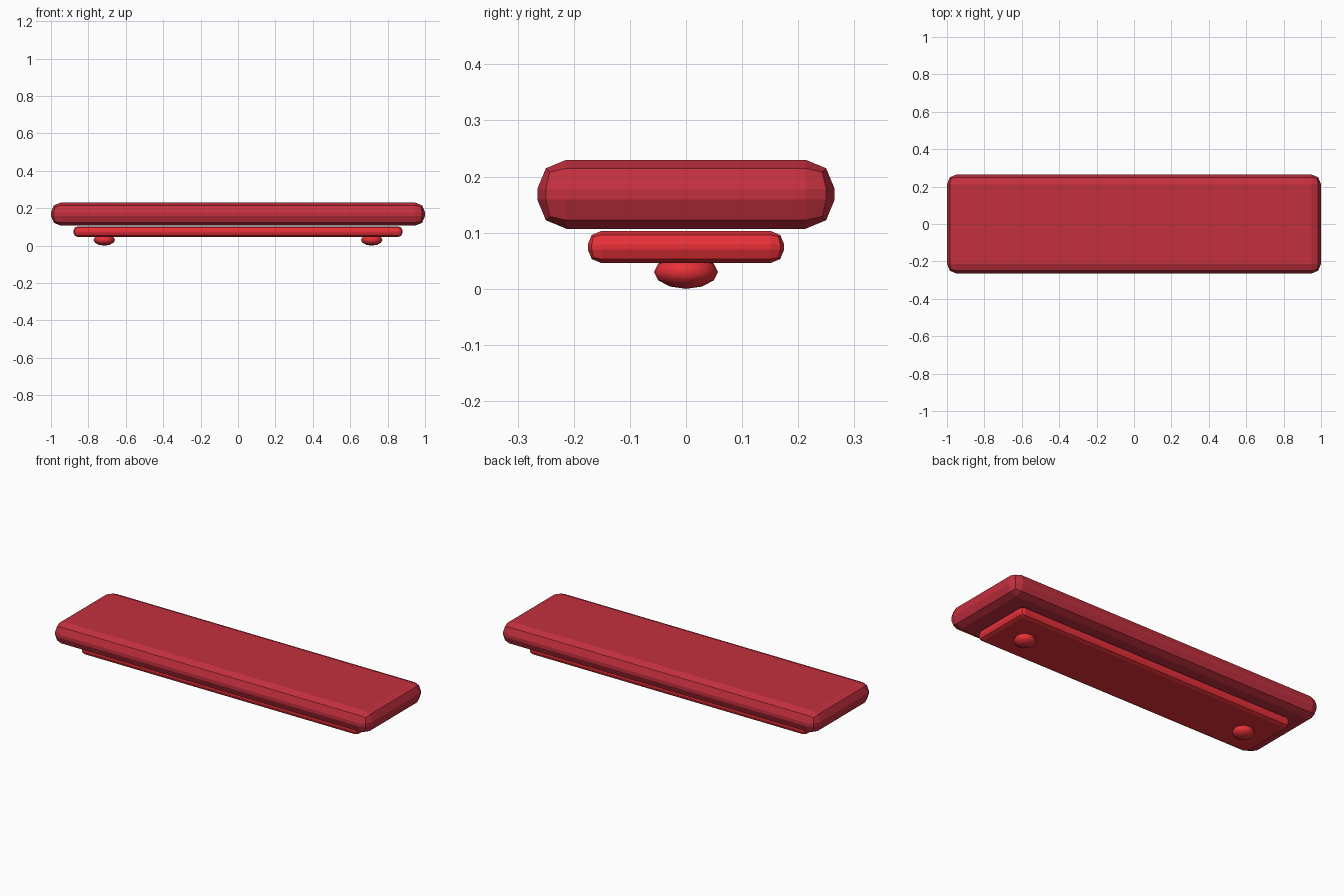
import bpy

if "Cube" in bpy.data.objects:
    bpy.data.objects.remove(bpy.data.objects["Cube"])


def material(name, rgb):
    mat = bpy.data.materials.new(name)
    mat.diffuse_color = (*rgb, 1)
    mat.use_nodes = True
    mat.node_tree.nodes["Principled BSDF"].inputs["Base Color"].default_value = mat.diffuse_color
    return mat


def slab(name, size, z_low, z_high, bevel, mat):
    bpy.ops.mesh.primitive_cube_add(size=1, location=(0, 0, (z_low + z_high) / 2))
    ob = bpy.context.object
    ob.name = name
    ob.scale = (*size, z_high - z_low)
    bpy.ops.object.transform_apply(location=False, rotation=False, scale=True)
    mod = ob.modifiers.new("rounded_edges", "BEVEL")
    mod.width = bevel
    mod.segments = 2
    ob.data.materials.append(mat)
    return ob


dark_red = material("dark_red", (0.55, 0.03, 0.05))
bright_red = material("bright_red", (0.80, 0.03, 0.04))

# Thick top slab and thinner plate below it, separated by a hairline gap
slab("top_slab", (2.0, 0.53), 0.107, 0.230, 0.052, dark_red)
slab("under_plate", (1.76, 0.35), 0.046, 0.103, 0.024, bright_red)

# Flattened button feet, one near each end
for side, x in (("left", -0.715), ("right", 0.715)):
    bpy.ops.mesh.primitive_uv_sphere_add(segments=12, ring_count=6, radius=1,
                                         location=(x, 0, 0.03))
    foot = bpy.context.object
    foot.name = f"{side}_foot"
    foot.scale = (0.057, 0.057, 0.03)
    bpy.ops.object.transform_apply(location=False, rotation=False, scale=True)
    bpy.ops.object.shade_smooth()
    foot.data.materials.append(bright_red)
